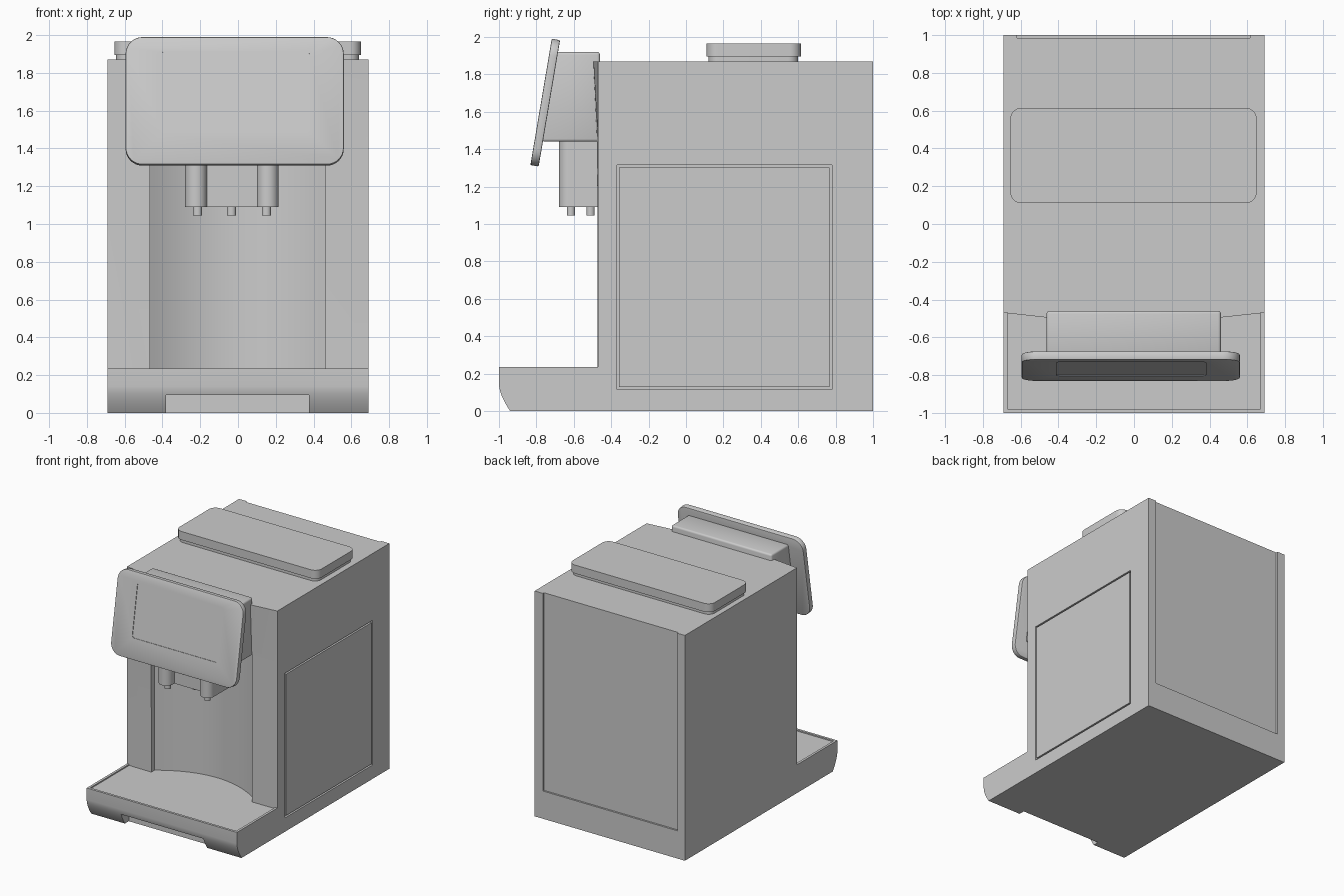
import bpy, bmesh, math
from mathutils import Matrix, Vector

cube = bpy.data.objects.get("Cube")
if cube:
    bpy.data.objects.remove(cube, do_unlink=True)

GREY = (0.6, 0.6, 0.6, 1.0)
grey = bpy.data.materials.new("plain grey")
grey.use_nodes = True
grey.diffuse_color = GREY
grey.node_tree.nodes["Principled BSDF"].inputs["Base Color"].default_value = GREY


def finish(name, bm):
    """Turn a bmesh into a shaded object."""
    bmesh.ops.recalc_face_normals(bm, faces=bm.faces)
    mesh = bpy.data.meshes.new(name)
    bm.to_mesh(mesh)
    bm.free()
    mesh.materials.append(grey)
    mesh.shade_smooth()
    mesh.set_sharp_from_angle(angle=math.radians(30))
    obj = bpy.data.objects.new(name, mesh)
    bpy.context.collection.objects.link(obj)
    return obj


def loft(name, rings, bevel=0.0, segments=3):
    """Join equal-length rings of 3D points into a capped solid."""
    bm = bmesh.new()
    loops = [[bm.verts.new(p) for p in ring] for ring in rings]
    n = len(loops[0])
    for a, b in zip(loops, loops[1:]):
        for i in range(n):
            j = (i + 1) % n
            bm.faces.new((a[i], a[j], b[j], b[i]))
    bm.faces.new(loops[0][::-1])
    bm.faces.new(loops[-1])
    bmesh.ops.recalc_face_normals(bm, faces=bm.faces)
    if bevel:
        sharp = [e for e in bm.edges if e.calc_face_angle(0) > 0.8]
        bmesh.ops.bevel(bm, geom=sharp, offset=bevel, segments=segments,
                        profile=0.5, affect='EDGES')
    return finish(name, bm)


def prism(name, outline, z0, z1, **kw):
    """Extrude an xy outline upward."""
    return loft(name, [[(x, y, z) for x, y in outline] for z in (z0, z1)], **kw)


def side_prism(name, outline, x0, x1, **kw):
    """Extrude a yz outline across the width."""
    return loft(name, [[(x, y, z) for y, z in outline] for x in (x0, x1)], **kw)


def rect(x0, x1, y0, y1):
    return [(x0, y0), (x1, y0), (x1, y1), (x0, y1)]


def rounded(x0, x1, y0, y1, r, steps=8):
    """Rectangle outline with round corners."""
    centres = [(x1 - r, y1 - r), (x0 + r, y1 - r), (x0 + r, y0 + r), (x1 - r, y0 + r)]
    pts = []
    for k, (cx, cy) in enumerate(centres):
        for i in range(steps + 1):
            a = (k + i / steps) * math.pi / 2
            pts.append((cx + r * math.cos(a), cy + r * math.sin(a)))
    return pts


def cut(obj, *cutters):
    """Subtract the cutters, bake the result and delete them."""
    for c in cutters:
        mod = obj.modifiers.new("cut", 'BOOLEAN')
        mod.operation = 'DIFFERENCE'
        mod.solver = 'EXACT'
        mod.object = c
        c.hide_render = True
    deps = bpy.context.evaluated_depsgraph_get()
    mesh = bpy.data.meshes.new_from_object(obj.evaluated_get(deps))
    obj.modifiers.clear()
    obj.data = mesh
    mesh.shade_smooth()
    mesh.set_sharp_from_angle(angle=math.radians(30))
    for c in cutters:
        bpy.data.objects.remove(c, do_unlink=True)


W = 0.69        # half width of the housing
FRONT = -0.47   # front plane of the housing
FLOOR = 0.225   # tray surface


# Housing, its front leaning slightly forward near the top
def housing_ring(z, lip):
    return [(-W, 1, z), (W, 1, z), (W, FRONT, z), (0.46, lip, z),
            (-0.465, lip, z), (-W, FRONT, z)]


housing = loft("housing", [housing_ring(0, -0.472), housing_ring(1.44, -0.475),
                           housing_ring(1.87, -0.495)])

# Concave cup niche, side panel pocket and rear recess
arc = []
for i in range(25):
    t = i / 12 - 1
    arc.append((-0.0025 + 0.4625 * t, -0.43 + 0.16 * (1 - t * t)))
niche = prism("niche_cutter", [(-0.465, -0.6)] + arc + [(0.46, -0.6)], FLOOR, 1.5)
pocket = side_prism("pocket_cutter", rect(-0.37, 0.78, 0.115, 1.315), W - 0.03, W + 0.1)
rear = prism("rear_cutter", rect(-0.62, 0.615, 0.985, 1.1), 0.23, 2.0)
cut(housing, niche, pocket, rear)

side_prism("side_panel", rect(-0.357, 0.767, 0.128, 1.302), W - 0.04, W)

# Drip tray with rolled front edge, sunken top and finger notch
profile = [(FRONT, 0), (FRONT, 0.235), (-1, 0.235), (-1, 0.14)]
for i in range(1, 9):
    t = i / 8
    profile.append((-1 + 0.06 * t ** 1.6, 0.14 * (1 - t)))
tray = side_prism("drip_tray", profile, -W, W)
cut(tray,
    prism("tray_cutter", rect(-W + 0.02, W - 0.02, -0.98, -0.4), FLOOR, 0.4),
    prism("notch_cutter", rect(-0.38, 0.375, -1.1, -0.89), -0.1, 0.095))

# Lid on a narrower neck
prism("lid_neck", rounded(-0.645, 0.64, 0.12, 0.60, 0.055), 1.86, 1.9)
prism("lid", rounded(-0.655, 0.65, 0.11, 0.615, 0.06), 1.895, 1.965)

# Head block behind the display
side_prism("head_block", [(-0.46, 1.44), (-0.46, 1.92), (-0.69, 1.92), (-0.77, 1.44)],
           -0.463, 0.46, bevel=0.015)

# Tilted display with a shallow screen recess
tilt = math.atan2(0.115, 0.68)
height = 0.685
display = prism("display", rounded(-0.595, 0.56, 0, height, 0.09), -0.045, 0,
                bevel=0.006, segments=2)
cut(display, prism("screen_cutter", rounded(-0.41, 0.38, 0.17, 0.605, 0.02), -0.005, 0.1))
display.data.transform(Matrix.Translation((0, -0.832, 1.315))
                       @ Matrix.Rotation(math.pi / 2 - tilt, 4, 'X'))

# Spout: two round-nosed lobes with a set-back bridge
for side, x0, x1 in (("right", -0.28, -0.165), ("left", 0.10, 0.215)):
    r = (x1 - x0) / 2
    nose = [(x0 + r - r * math.cos(a), -0.68 + r - r * math.sin(a))
            for a in (math.pi * i / 16 for i in range(17))]
    prism(side + "_spout_lobe", nose + [(x1, -0.28), (x0, -0.28)], 1.09, 1.45)
prism("spout_bridge", rect(-0.17, 0.105, -0.60, -0.28), 1.09, 1.45)

# Nozzles
for name, x, y in (("right", -0.215, -0.615), ("middle", -0.035, -0.51), ("left", 0.15, -0.615)):
    prism(name + "_nozzle", rounded(x - 0.024, x + 0.024, y - 0.022, y + 0.022, 0.0219, 5),
          1.045, 1.1)
